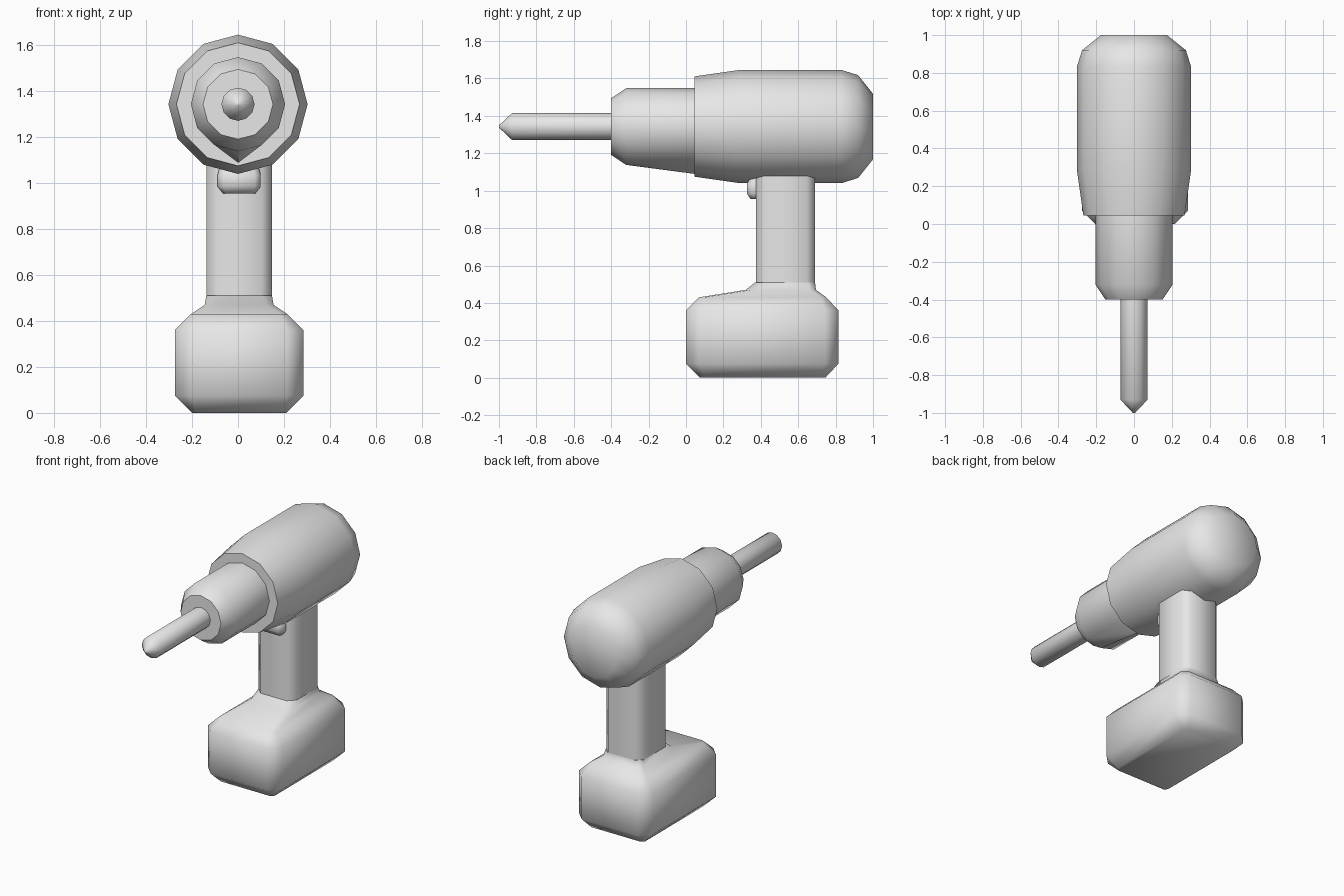
import bpy, bmesh, math

if "Cube" in bpy.data.objects:
    bpy.data.objects.remove(bpy.data.objects["Cube"])

grey = bpy.data.materials.new("tool grey")
grey.diffuse_color = (0.8, 0.8, 0.8, 1)
grey.use_nodes = True
grey.node_tree.nodes["Principled BSDF"].inputs["Base Color"].default_value = grey.diffuse_color


def loft(name, rings, angle=50):
    """Skin a list of equal-length point rings and cap both ends."""
    bm = bmesh.new()
    loops = [[bm.verts.new(p) for p in ring] for ring in rings]
    n = len(loops[0])
    for a, b in zip(loops, loops[1:]):
        for i in range(n):
            j = (i + 1) % n
            bm.faces.new((a[i], a[j], b[j], b[i]))
    bm.faces.new(loops[0])
    bm.faces.new(loops[-1])
    bmesh.ops.recalc_face_normals(bm, faces=bm.faces)
    mesh = bpy.data.meshes.new(name)
    bm.to_mesh(mesh)
    bm.free()
    mesh.materials.append(grey)
    obj = bpy.data.objects.new(name, mesh)
    bpy.context.collection.objects.link(obj)
    bpy.ops.object.select_all(action='DESELECT')
    obj.select_set(True)
    bpy.context.view_layer.objects.active = obj
    bpy.ops.object.shade_smooth_by_angle(angle=math.radians(angle))
    return obj


AXIS = 1.343


def barrel_ring(y, r, n=12, drop=0.0):
    """Ring around the drill axis; drop lowers only the bottom point."""
    pts = []
    for i in range(n):
        a = 2 * math.pi * i / n
        d = drop if i == n // 2 else 0
        pts.append((r * math.sin(a), y, AXIS + r * math.cos(a) - d))
    return pts


def box_ring(z, hx, y0, y1, c, cx=0.005):
    """Rectangle with chamfered corners at height z."""
    return [(cx + x, y, z) for x, y in (
        (-hx + c, y0), (hx - c, y0), (hx, y0 + c), (hx, y1 - c),
        (hx - c, y1), (-hx + c, y1), (-hx, y1 - c), (-hx, y0 + c))]


# Motor housing
loft("motor_housing", [barrel_ring(y, r) for y, r in (
    (0.045, 0.268), (0.29, 0.303), (0.83, 0.303), (0.92, 0.275), (1.0, 0.175))])

# Chuck with a sloping keel underneath
loft("chuck", [barrel_ring(-0.40, 0.152), barrel_ring(-0.32, 0.205),
               barrel_ring(0.06, 0.205, drop=0.05)], 40)

# Drill bit
loft("drill_bit", [barrel_ring(y, r) for y, r in (
    (-1.0, 0.006), (-0.93, 0.072), (-0.38, 0.072))], 55)

# Handle
loft("handle", [box_ring(z, 0.143, 0.375, 0.69, 0.045) for z in (0.45, 1.12)])

# Trigger
loft("trigger", [box_ring(0.955, 0.07, 0.345, 0.42, 0.015),
                 box_ring(0.985, 0.094, 0.325, 0.42, 0.025),
                 box_ring(1.035, 0.094, 0.325, 0.42, 0.025),
                 box_ring(1.07, 0.085, 0.345, 0.42, 0.02)], 60)

# Battery pack, narrowing into a collar around the handle
loft("battery_pack", [box_ring(0.0, 0.205, 0.075, 0.745, 0.02),
                      box_ring(0.075, 0.28, 0.0, 0.815, 0.07),
                      box_ring(0.36, 0.28, 0.0, 0.815, 0.07),
                      box_ring(0.43, 0.21, 0.07, 0.75, 0.03),
                      box_ring(0.47, 0.15, 0.32, 0.695, 0.03),
                      box_ring(0.51, 0.143, 0.37, 0.69, 0.04)], 60)
